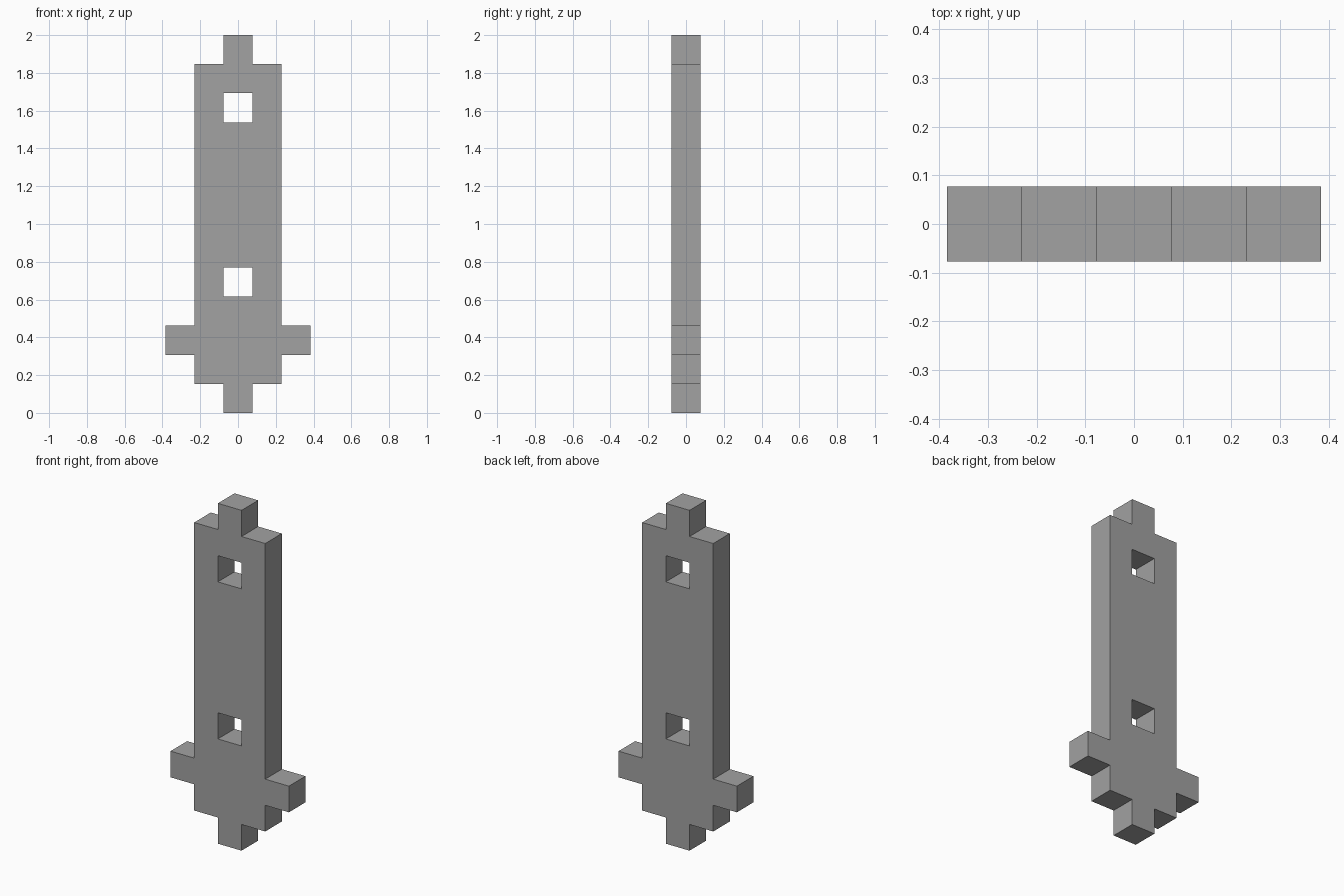
import bpy
import bmesh
import math
from mathutils import Vector

cube = bpy.data.objects.get("Cube")
if cube:
    bpy.data.objects.remove(cube, do_unlink=True)

ROWS = 13
UNIT = 2 / ROWS          # the board is laid out on a square module
TAB_ROW = 2
HOLE_ROWS = (4, 10)

gray = bpy.data.materials.new("plain gray")
gray.use_nodes = True
color = (0.36, 0.36, 0.36, 1)
gray.diffuse_color = color
gray.node_tree.nodes["Principled BSDF"].inputs["Base Color"].default_value = color


def is_solid(col, row):
    """Whether a module belongs to the board, its tabs or a hole."""
    if row in (0, ROWS - 1):
        return col == 0                       # end tabs
    if abs(col) == 2:
        return row == TAB_ROW                 # side tabs
    return not (col == 0 and row in HOLE_ROWS)


# Front outline of the board, made of square modules
bm = bmesh.new()
for row in range(ROWS):
    for col in range(-2, 3):
        if is_solid(col, row):
            corners = ((-0.5, 0), (0.5, 0), (0.5, 1), (-0.5, 1))
            bm.faces.new([bm.verts.new(((col + x) * UNIT, -UNIT / 2, (row + z) * UNIT))
                          for x, z in corners])
bmesh.ops.remove_doubles(bm, verts=bm.verts[:], dist=UNIT / 100)

# Thickness, then merge the flat modules into large faces
result = bmesh.ops.extrude_face_region(bm, geom=bm.faces[:], use_keep_orig=True)
back = [g for g in result["geom"] if isinstance(g, bmesh.types.BMVert)]
bmesh.ops.translate(bm, verts=back, vec=Vector((0, UNIT, 0)))
bmesh.ops.recalc_face_normals(bm, faces=bm.faces[:])
bmesh.ops.dissolve_limit(bm, angle_limit=math.radians(1),
                         verts=bm.verts[:], edges=bm.edges[:])

mesh = bpy.data.meshes.new("tabbed_board")
bm.to_mesh(mesh)
bm.free()
mesh.materials.append(gray)
board = bpy.data.objects.new("tabbed_board", mesh)
bpy.context.collection.objects.link(board)
